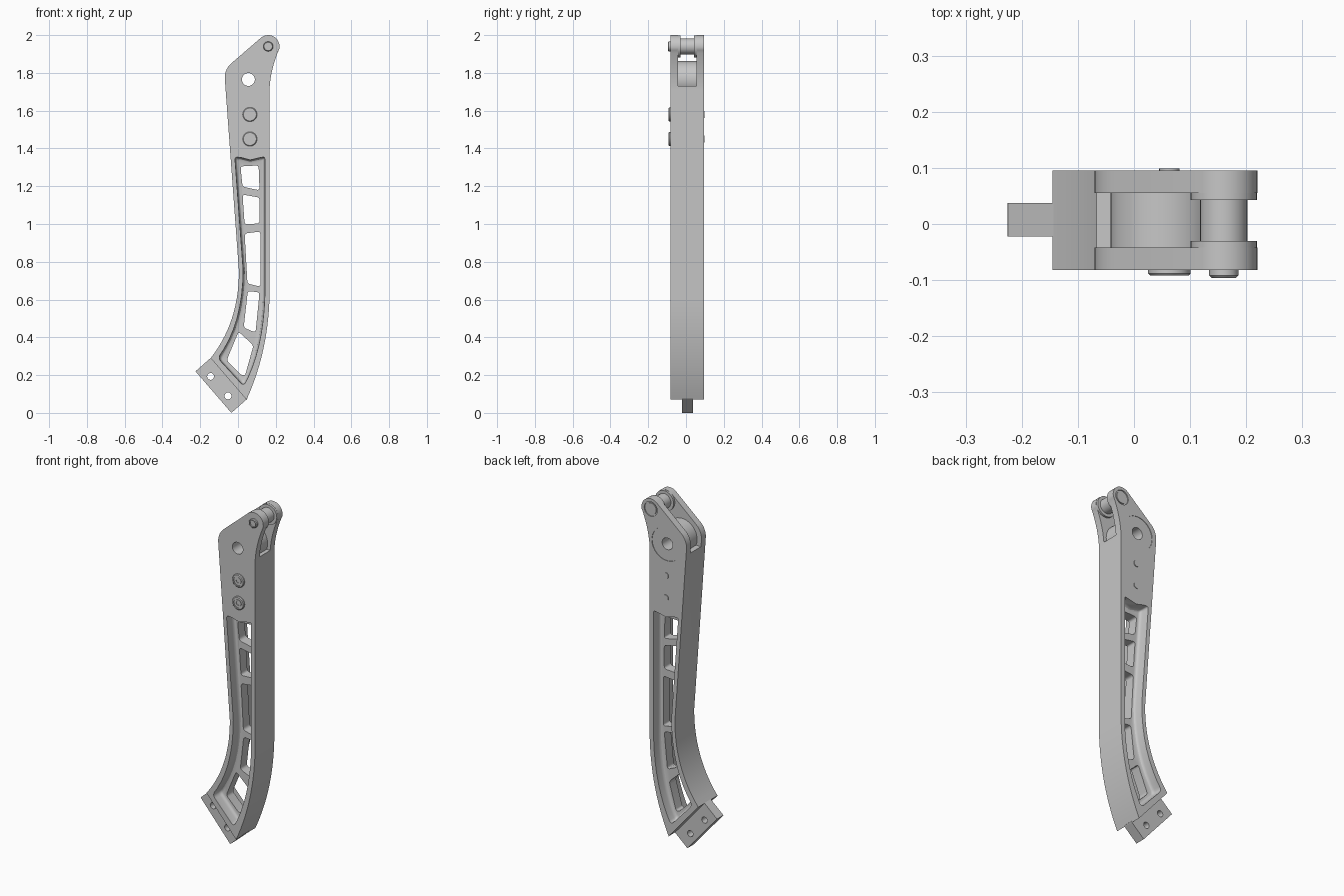
import bpy, bmesh, math
from mathutils import Vector

if "Cube" in bpy.data.objects:
    bpy.data.objects.remove(bpy.data.objects["Cube"])

grey = bpy.data.materials.new("Machined grey")
grey.use_nodes = True
GREY = (0.57, 0.57, 0.57, 1)
grey.diffuse_color = GREY
grey.node_tree.nodes["Principled BSDF"].inputs["Base Color"].default_value = GREY

FRONT, BACK = -0.082, 0.095          # outer faces
WEB_FRONT, WEB_BACK = -0.022, 0.037  # central web and mounting tab
SLOT_FRONT, SLOT_BACK = -0.042, 0.055
PIVOT, HUB = (0.16, 1.94), (0.055, 1.765)


def arc(c, r, start, end, n=12):
    angles = [math.radians(start + (end - start) * i / n) for i in range(n + 1)]
    return [(c[0] + r * math.cos(a), c[1] + r * math.sin(a)) for a in angles]


def bend(a, b, c, n=14):
    """Quadratic curve from a to c, pulled towards b."""
    a, b, c = Vector(a), Vector(b), Vector(c)
    ts = [i / n for i in range(n + 1)]
    return [tuple(a * (1 - t) ** 2 + b * 2 * t * (1 - t) + c * t * t) for t in ts]


def rounded(pts, r):
    """Round every distinct corner of a closed outline."""
    out = []
    for i, p in enumerate(pts):
        p, q, s = Vector(p), Vector(pts[i - 1]), Vector(pts[(i + 1) % len(pts)])
        u, v = q - p, s - p
        if u.angle(v) > math.radians(150):
            out.append(tuple(p))
        else:
            d = min(r, u.length * 0.45, v.length * 0.45)
            out += bend(p + u.normalized() * d, p, p + v.normalized() * d, 5)
    return out


def inset(pts, d):
    """Move a closed anticlockwise outline inwards by d."""
    out = []
    for i, p in enumerate(pts):
        p = Vector(p)
        a = (p - Vector(pts[i - 1])).normalized()
        b = (Vector(pts[(i + 1) % len(pts)]) - p).normalized()
        na, nb = Vector((-a.y, a.x)), Vector((-b.y, b.x))
        out.append(tuple(p + (na + nb) * d / (1 + na.dot(nb))))
    return out


def loft(name, layers):
    """Solid through (outline, y) layers of equal point count."""
    bm = bmesh.new()
    rings = [[bm.verts.new((x, y, z)) for x, z in pts] for pts, y in layers]
    n = len(rings[0])
    for lower, upper in zip(rings, rings[1:]):
        for i in range(n):
            j = (i + 1) % n
            bm.faces.new((lower[i], lower[j], upper[j], upper[i]))
    bm.faces.new(rings[0][::-1])
    bm.faces.new(rings[-1])
    if bm.calc_volume(signed=True) < 0:
        bmesh.ops.reverse_faces(bm, faces=bm.faces)
    mesh = bpy.data.meshes.new(name)
    bm.to_mesh(mesh)
    bm.free()
    mesh.materials.append(grey)
    ob = bpy.data.objects.new(name, mesh)
    bpy.context.collection.objects.link(ob)
    return ob


def prism(name, pts, y0, y1):
    return loft(name, [(pts, y0), (pts, y1)])


def disc(name, c, r, y0, y1, chamfer=0.0):
    """Cylinder along y, optionally chamfered at its y0 end."""
    circle = lambda rad: arc(c, rad, 0, 360, 40)[:-1]
    layers = [(circle(r), y0 + chamfer), (circle(r), y1)]
    if chamfer:
        layers.insert(0, (circle(r - chamfer), y0))
    return loft(name, layers)


def cut(ob, *cutters):
    bpy.context.view_layer.objects.active = ob
    for c in cutters:
        c.hide_render = True
        m = ob.modifiers.new("Cut", "BOOLEAN")
        m.operation, m.solver, m.object = "DIFFERENCE", "EXACT", c
        bpy.ops.object.modifier_apply(modifier=m.name)
        bpy.data.objects.remove(c)


def hole(c, r):
    return disc("hole_cutter", c, r, -0.3, 0.3)


# Main arm
outline = (bend((0.045, 0.07), (0.16, 0.32), (0.167, 0.62))
           + bend((0.167, 1.71), (0.17, 1.81), (0.215, 1.92))
           + arc(PIVOT, 0.06, -15, 130)
           + arc((0.03, 1.775), 0.1, 130, 184)
           + bend((0.005, 0.75), (0.005, 0.48), (-0.145, 0.29)))
arm = prism("arm_body", outline, FRONT, BACK)

# Clevis slot at the top
slot = [(-0.4, 1.73), (0.4, 1.73), (0.4, 2.2), (-0.4, 2.2)]
cut(arm, prism("slot_cutter", slot, SLOT_FRONT, SLOT_BACK))

# Pockets on both faces, with filleted floors
pocket = (bend((0.03, 0.14), (0.135, 0.33), (0.143, 0.62), 8)
          + [(0.143, 1.357), (0.115, 1.352), (0.065, 1.34), (0.02, 1.352), (-0.018, 1.357)]
          + bend((0.026, 0.76), (0.027, 0.47), (-0.108, 0.29), 8))
for face, floor in ((FRONT, WEB_FRONT), (BACK, WEB_BACK)):
    out = math.copysign(1, face)
    layers = [(rounded(pocket, 0.03), face + out * 0.02)]
    for depth, y in ((0.003, 0.018), (0.006, 0.008), (0.010, 0.003), (0.017, 0)):
        layers.append((rounded(inset(pocket, depth), 0.03 - depth), floor + out * y))
    cut(arm, loft("pocket_cutter", layers))

# Windows through the web
windows = [
    [(0.013, 1.305), (0.109, 1.31), (0.114, 1.178), (0.024, 1.198)],
    [(0.024, 1.156), (0.114, 1.14), (0.114, 1.003), (0.035, 0.998)],
    [(0.035, 0.95), (0.119, 0.96), (0.119, 0.668), (0.05, 0.685)],
    [(0.052, 0.645), (0.114, 0.638), (0.093, 0.425), (0.03, 0.452)],
    [(0.003, 0.43), (0.082, 0.357), (0.038, 0.2), (0.018, 0.2), (-0.06, 0.278)],
]
for w in windows:
    cut(arm, prism("window_cutter", rounded(w, 0.016), -0.2, 0.2))

# Hub hole, shallow round seat and pin recess on the back
cut(arm, hole(HUB, 0.034),
    disc("seat_cutter", HUB, 0.098, BACK - 0.003, 0.2),
    disc("recess_cutter", PIVOT, 0.042, BACK - 0.006, 0.2))

# Hub between the clevis arms
hub = disc("hub", HUB, 0.097, SLOT_FRONT - 0.002, SLOT_BACK + 0.002)
cut(hub, hole(HUB, 0.034))

# Mounting tab with two holes
tab = prism("mounting_tab", [(-0.225, 0.22), (-0.035, 0.0), (0.05, 0.075), (-0.14, 0.295)],
            WEB_FRONT, WEB_BACK)
cut(tab, hole((-0.145, 0.193), 0.018), hole((-0.053, 0.09), 0.018))

# Pivot bosses, roller and pin
disc("front_pivot_boss", PIVOT, 0.059, SLOT_FRONT - 0.003, -0.03)
disc("back_pivot_boss", PIVOT, 0.059, 0.043, SLOT_BACK + 0.003)
disc("roller", PIVOT, 0.042, -0.032, 0.045)
head = disc("pivot_bolt_head", PIVOT, 0.026, -0.096, FRONT + 0.005, 0.004)
cut(head, disc("socket_cutter", PIVOT, 0.018, -0.2, -0.089))
disc("pivot_pin_end", PIVOT, 0.034, 0.06, BACK - 0.001)

# Two socket screws, with their tips on the back
for label, z in (("upper", 1.58), ("lower", 1.45)):
    c = (0.063, z)
    screw = disc(label + "_screw_head", c, 0.038, -0.092, FRONT + 0.005, 0.004)
    cut(screw, disc("ring_cutter", c, 0.027, -0.2, -0.088))
    core = disc(label + "_screw_core", c, 0.02, -0.091, -0.085)
    cut(core, disc("socket_cutter", c, 0.011, -0.2, -0.086))
    disc(label + "_screw_tip", c, 0.018, BACK - 0.01, 0.099)

# Smooth the curved surfaces, keep machined edges crisp
for ob in bpy.context.collection.objects:
    if ob.type == "MESH" and grey.name in ob.data.materials:
        bpy.ops.object.select_all(action="DESELECT")
        ob.select_set(True)
        bpy.context.view_layer.objects.active = ob
        bpy.ops.object.shade_smooth_by_angle(angle=math.radians(28))
